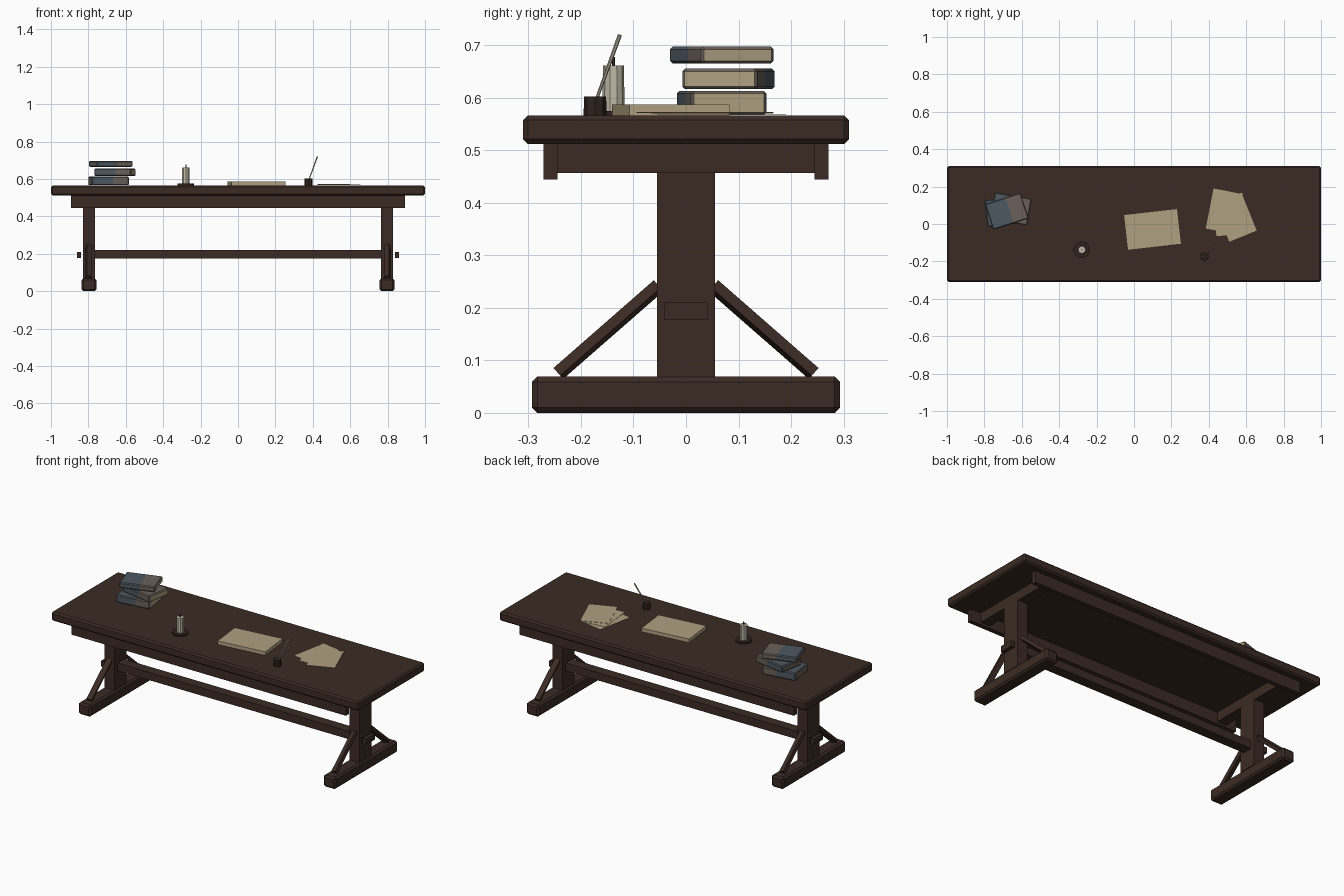
import bpy, bmesh, math
from mathutils import Matrix, Vector

if "Cube" in bpy.data.objects:
    bpy.data.objects.remove(bpy.data.objects["Cube"])


def material(name, rgb):
    m = bpy.data.materials.new(name)
    m.diffuse_color = (*rgb, 1)
    m.use_nodes = True
    m.node_tree.nodes["Principled BSDF"].inputs["Base Color"].default_value = m.diffuse_color
    return m


WOOD = material("dark wood", (0.044, 0.024, 0.017))
DARK = material("dark iron", (0.027, 0.016, 0.012))
PAPER = material("parchment", (0.43, 0.355, 0.22))
BLUE = material("blue cover", (0.075, 0.098, 0.12))
TAUPE = material("worn cover", (0.145, 0.118, 0.1))
WAX = material("candle wax", (0.52, 0.48, 0.38))


def finish(name, bm, mats, matrix=Matrix()):
    bmesh.ops.recalc_face_normals(bm, faces=bm.faces)
    me = bpy.data.meshes.new(name)
    bm.to_mesh(me)
    bm.free()
    for m in mats:
        me.materials.append(m)
    ob = bpy.data.objects.new(name, me)
    ob.matrix_world = matrix
    bpy.context.collection.objects.link(ob)
    return ob


def box_mesh(size, bevel=0):
    bm = bmesh.new()
    bmesh.ops.create_cube(bm, size=1, matrix=Matrix.Diagonal((*size, 1)))
    if bevel:
        bmesh.ops.bevel(bm, geom=bm.edges[:], offset=bevel, segments=1, affect='EDGES')
    return bm


def box(name, center, size, mat, bevel=0, turn=0):
    matrix = Matrix.Translation(center) @ Matrix.Rotation(math.radians(turn), 4, 'Z')
    return finish(name, box_mesh(size, bevel), [mat], matrix)


def rod(name, a, b, r1, r2, mat, sides):
    a, b = Vector(a), Vector(b)
    bm = bmesh.new()
    bmesh.ops.create_cone(bm, cap_ends=True, segments=sides, radius1=r1, radius2=r2,
                          depth=(b - a).length)
    turn = Vector((0, 0, 1)).rotation_difference(b - a).to_matrix().to_4x4()
    return finish(name, bm, [mat], Matrix.Translation((a + b) / 2) @ turn)


# Table top and long aprons
box("table_top", (0, 0, 0.539), (2, 0.62, 0.054), WOOD, 0.009)
for s in (-1, 1):
    box("long_apron", (0, s * 0.258, 0.479), (1.785, 0.026, 0.07), WOOD)

# Trestle at each end
for s in (-1, 1):
    x = s * 0.797
    box("end_beam", (x, 0, 0.485), (0.06, 0.49, 0.056), WOOD)
    box("post", (x, 0, 0.263), (0.066, 0.11, 0.39), WOOD)
    box("foot", (x, 0, 0.0345), (0.08, 0.586, 0.069), WOOD, 0.01)
    box("stretcher_peg", (s * 0.851, 0, 0.194), (0.022, 0.082, 0.034), WOOD)
    # Slanted braces, rolled slightly about their length
    for t in (-1, 1):
        low, high = Vector((x, t * 0.243, 0.075)), Vector((x, t * 0.052, 0.242))
        along = (high - low).normalized()
        side = Vector((1, 0, 0))
        frame = Matrix((side, along, side.cross(along))).transposed().to_4x4()
        roll = Matrix.Rotation(math.radians(17 * s * t), 4, 'Y')
        finish("brace", box_mesh((0.03, (high - low).length, 0.02)), [WOOD],
               Matrix.Translation((low + high) / 2) @ frame @ roll)

box("stretcher", (0, 0, 0.197), (1.54, 0.06, 0.046), WOOD)

# Stack of books: blue cover, worn half, page ends
for x, y, z0, z1, turn in ((-0.692, 0.068, 0.567, 0.613, 8),
                           (-0.658, 0.081, 0.616, 0.655, -10),
                           (-0.68, 0.068, 0.665, 0.697, 18)):
    bm = box_mesh((0.2, 0.145, z1 - z0), 0.005)
    bmesh.ops.bisect_plane(bm, geom=bm.verts[:] + bm.edges[:] + bm.faces[:],
                           plane_co=(0.015, 0, 0), plane_no=(1, 0, 0))
    bm.normal_update()
    for f in bm.faces:
        if f.normal.x > 0.9:
            f.material_index = 1
        elif f.normal.x < -0.9 or f.calc_center_median().x > 0.015:
            f.material_index = 2
    finish("book", bm, [BLUE, PAPER, TAUPE],
           Matrix.Translation((x, y, (z0 + z1) / 2)) @ Matrix.Rotation(math.radians(turn), 4, 'Z'))

# Candle on its dish
cx, cy = -0.279, -0.138
rod("candle_dish", (cx, cy, 0.565), (cx, cy, 0.575), 0.045, 0.045, DARK, 16)
rod("candle", (cx, cy, 0.575), (cx, cy, 0.661), 0.021, 0.02, WAX, 10)
rod("wick", (cx, cy, 0.66), (cx, cy, 0.677), 0.003, 0.003, DARK, 6)

# Ledger and loose sheets
box("ledger", (0.099, -0.029, 0.5765), (0.29, 0.192, 0.021), PAPER, 0, 6.5)
for i, (x, y, turn) in enumerate(((0.482, 0.068, -11), (0.51, 0.05, 5), (0.542, 0.036, 22))):
    box("loose_sheet", (x, y, 0.5675 + i * 0.002), (0.158, 0.218, 0.0015), PAPER, 0, turn)

# Inkwell and quill
rod("inkwell", (0.377, -0.173, 0.565), (0.377, -0.173, 0.602), 0.022, 0.021, DARK, 8)
rod("quill", (0.379, -0.171, 0.595), (0.424, -0.126, 0.719), 0.003, 0.004, WAX, 6)
